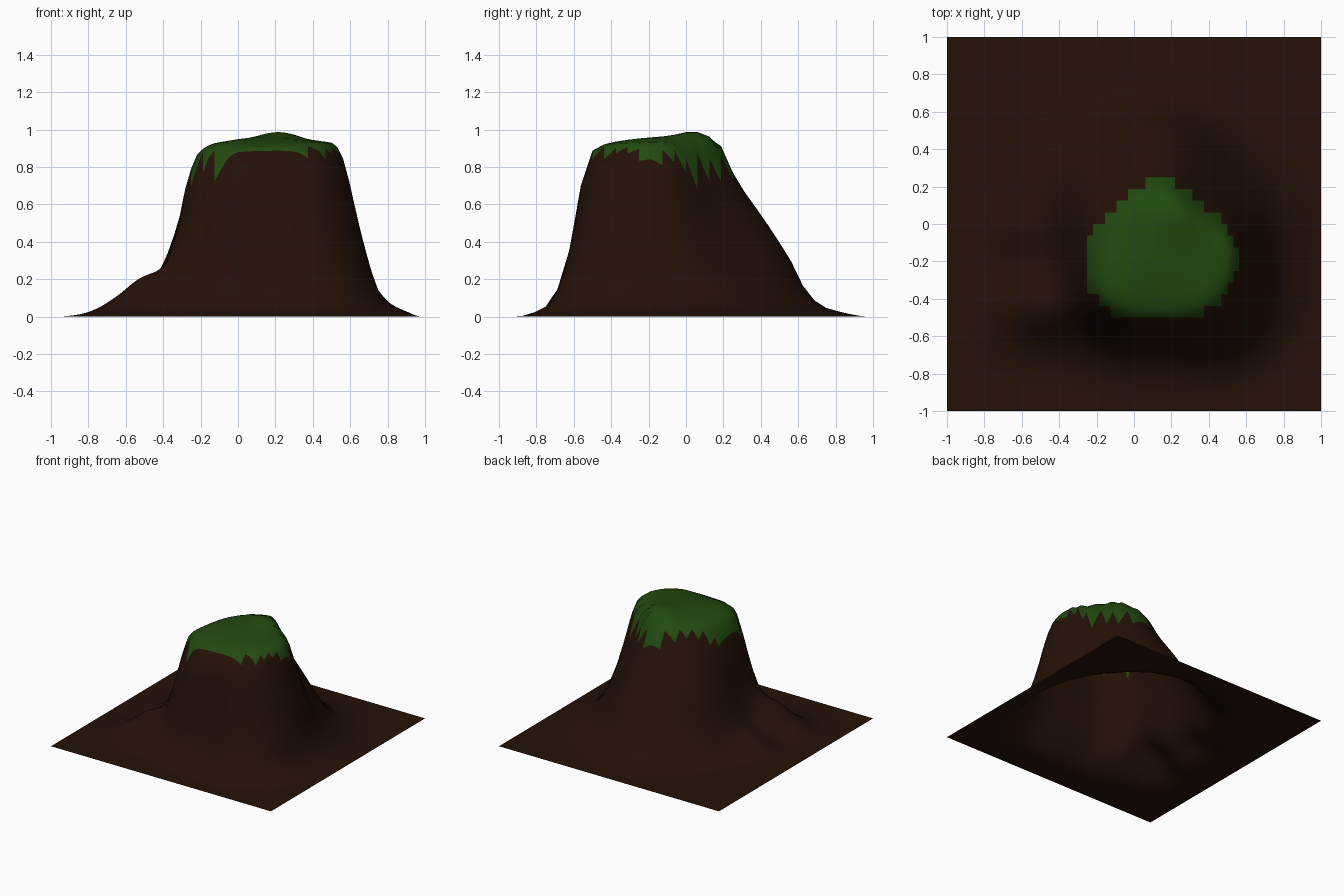
import bpy, bmesh, math

if "Cube" in bpy.data.objects:
    bpy.data.objects.remove(bpy.data.objects["Cube"])

CX, CY = 0.14, -0.13          # middle of the plateau
LEVELS = [0.96, 0.93, 0.88, 0.75, 0.5, 0.28, 0.14, 0.05, 0.0]
# distance from the middle to each level, for E, NE, N, NW, W, SW, S, SE
RADII = [
    [0, .36, .40, .44, .50, .56, .61, .71, .88],
    [0, .23, .28, .33, .43, .54, .64, .75, .93],
    [0, .30, .33, .39, .56, .70, .77, .87, 1.14],
    [0, .25, .32, .39, .53, .64, .73, .82, .97],
    [0, .24, .33, .40, .46, .525, .60, .72, .86],
    [0, .30, .41, .45, .51, .56, .62, .70, .84],
    [0, .25, .38, .42, .46, .50, .545, .61, .79],
    [0, .36, .43, .48, .54, .61, .67, .75, .89],
]
GRASS = [.41, .33, .36, .33, .395, .44, .37, .425]
# low humps: x, y, width x, width y, height
HUMPS = [(-.51, -.45, .21, .17, .17), (-.60, -.02, .17, .17, .065),
         (.25, .05, .14, .12, .05)]


def around(values, ang):
    """Smooth periodic interpolation over the eight directions."""
    t = (ang / (math.pi / 4)) % 8
    i = int(t)
    f = t - i
    a, b, c, d = (values[(i + k) % 8] for k in (-1, 0, 1, 2))
    return b + 0.5 * f * (c - a + f * (2*a - 5*b + 4*c - d + f * (3*(b - c) + d - a)))


def along(rs, r):
    """Height at distance r, smooth through the levels."""
    if r >= rs[-1]:
        return 0.0
    n = len(rs)
    s = [(LEVELS[k+1] - LEVELS[k]) / (rs[k+1] - rs[k]) for k in range(n - 1)]
    m = [0.0] + [2*s[k-1]*s[k] / (s[k-1] + s[k]) for k in range(1, n - 1)] + [0.0]
    k = max(j for j in range(n - 1) if rs[j] <= r)
    h = rs[k+1] - rs[k]
    t = (r - rs[k]) / h
    return ((2*t**3 - 3*t**2 + 1) * LEVELS[k] + (t**3 - 2*t**2 + t) * h * m[k]
            + (3*t**2 - 2*t**3) * LEVELS[k+1] + (t**3 - t**2) * h * m[k+1])


def polar(x, y):
    return math.hypot(x - CX, y - CY), math.atan2(y - CY, x - CX)


def height(x, y):
    r, ang = polar(x, y)
    z = along([around(list(col), ang) for col in zip(*RADII)], r)
    for hx, hy, wx, wy, h in HUMPS:
        z += h * math.exp(-((x - hx) / wx)**2 - ((y - hy) / wy)**2)
    edge = min(1.0, (1 - max(abs(x), abs(y))) / 0.08)   # flat at the border
    return max(0.0, z * edge - 0.0005)


def material(name, color):
    m = bpy.data.materials.new(name)
    m.diffuse_color = color
    m.use_nodes = True
    m.node_tree.nodes["Principled BSDF"].inputs["Base Color"].default_value = m.diffuse_color
    return m


# terrain sheet: earth with a grassy cap
bm = bmesh.new()
bmesh.ops.create_grid(bm, x_segments=64, y_segments=32, size=1)
for v in bm.verts:
    v.co.z = height(v.co.x, v.co.y)
for f in bm.faces:
    c = f.calc_center_median()
    r, ang = polar(c.x, c.y)
    f.material_index = 1 if r < around(GRASS, ang) else 0
    f.smooth = True
mesh = bpy.data.meshes.new("hill_terrain")
bm.to_mesh(mesh)
bm.free()
mesh.materials.append(material("earth", (0.018, 0.0055, 0.0022, 1)))
mesh.materials.append(material("grass", (0.016, 0.068, 0.005, 1)))
hill = bpy.data.objects.new("hill_terrain", mesh)
bpy.context.collection.objects.link(hill)
